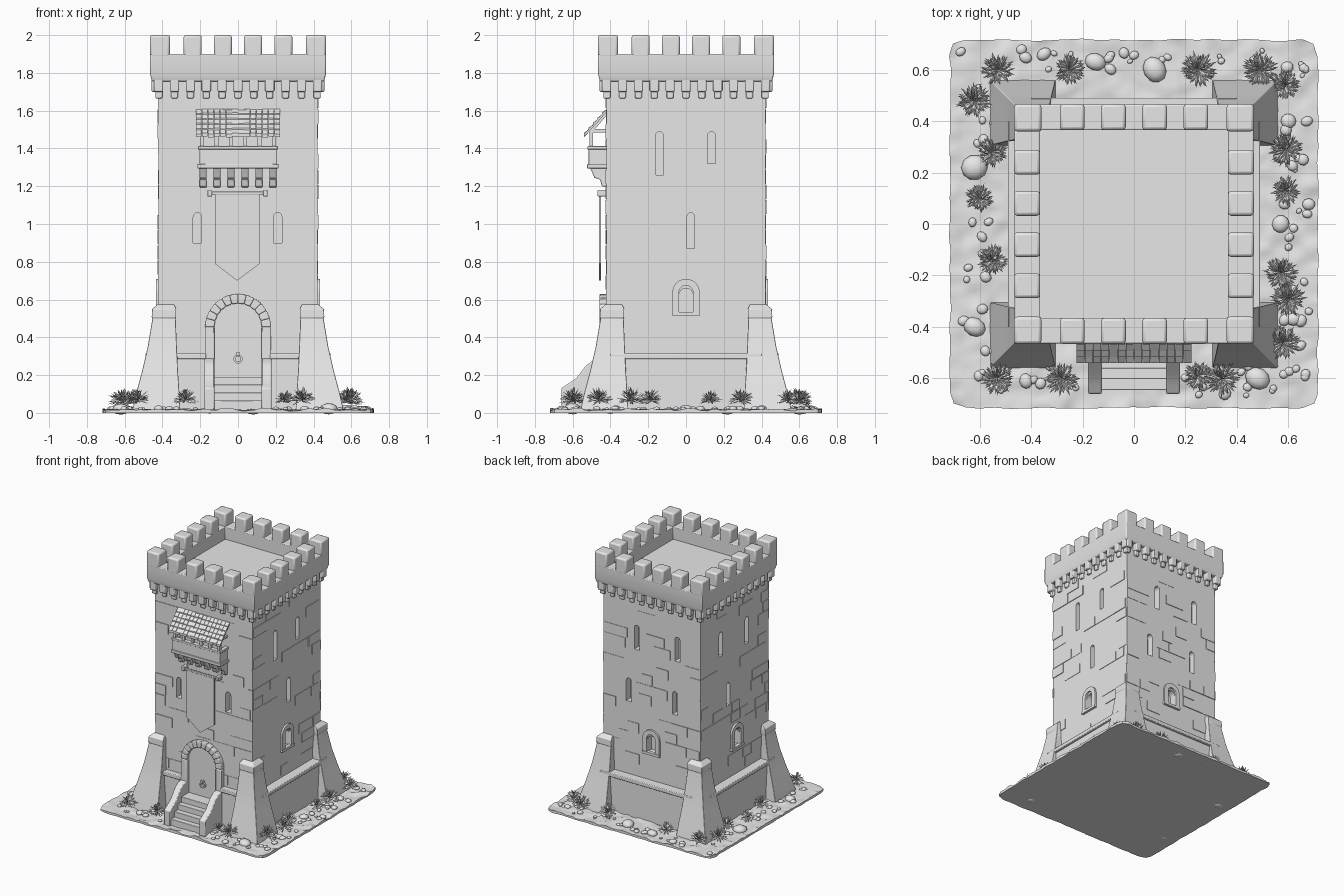
import bpy, bmesh, math, random
from mathutils import Matrix, Vector, noise

if "Cube" in bpy.data.objects:
    bpy.data.objects.remove(bpy.data.objects["Cube"])

random.seed(4)
STONE = bpy.data.materials.new("plain_grey")
STONE.diffuse_color = (0.8, 0.8, 0.8, 1)
STONE.use_nodes = True
STONE.node_tree.nodes["Principled BSDF"].inputs["Base Color"].default_value = STONE.diffuse_color


def finish(bm, name, bevel=0.0, smooth=True):
    bmesh.ops.recalc_face_normals(bm, faces=bm.faces)
    me = bpy.data.meshes.new(name)
    bm.to_mesh(me)
    bm.free()
    me.materials.append(STONE)
    ob = bpy.data.objects.new(name, me)
    bpy.context.collection.objects.link(ob)
    if smooth:
        bpy.ops.object.select_all(action='DESELECT')
        ob.select_set(True)
        bpy.context.view_layer.objects.active = ob
        bpy.ops.object.shade_smooth_by_angle(angle=math.radians(35))
    if bevel:
        m = ob.modifiers.new("bevel", 'BEVEL')
        m.width, m.segments, m.limit_method = bevel, 2, 'ANGLE'
    return ob


def loft(bm, rings, caps=True):
    """Skin a list of closed loops; without caps the last joins the first."""
    vs = [[bm.verts.new(p) for p in r] for r in rings]
    n = len(vs[0])
    pairs = list(zip(vs, vs[1:])) + ([] if caps else [(vs[-1], vs[0])])
    for a, b in pairs:
        for i in range(n):
            bm.faces.new((a[i], a[(i + 1) % n], b[(i + 1) % n], b[i]))
    if caps:
        bm.faces.new(vs[0])
        bm.faces.new(vs[-1])


def place(u, d, z, k):
    """Wall coordinates: u along the wall, d outward; k = front, right, back, left."""
    x, y = u, -d
    for _ in range(k):
        x, y = -y, x
    return (x, y, z)


def prism(bm, pts, d0, d1, k=0):
    loft(bm, [[place(u, d, z, k) for u, z in pts] for d in (d0, d1)])


def box(bm, u0, u1, d0, d1, z0, z1, k=0):
    prism(bm, [(u0, z0), (u1, z0), (u1, z1), (u0, z1)], d0, d1, k)


def side_prism(bm, pts, x0, x1):
    """Profile given as (outward distance, height), swept along x on the front."""
    loft(bm, [[(x, -d, z) for d, z in pts] for x in (x0, x1)])


def square(a, b, z):
    return [(a, a, z), (b, a, z), (b, b, z), (a, b, z)]


def arch(w, z0, z1, u=0, n=12):
    c = z1 - w
    return ([(u - w, z0)] + [(u - w * math.cos(math.pi * i / n), c + w * math.sin(math.pi * i / n))
                             for i in range(n + 1)] + [(u + w, z0)])


def arch_ring(bm, w, t, z0, z1, d0, d1, k=0, u=0):
    out, inn = arch(w, z0, z1, u), arch(w - t, z0, z1 - t, u)
    for i in range(len(out) - 1):
        prism(bm, [out[i], out[i + 1], inn[i + 1], inn[i]], d0, d1, k)


# Window layout: side, position, half width, bottom, top
WINDOWS = [(0, -.215, .022, .90, 1.06), (0, .21, .022, .90, 1.06),
           (1, -.14, .02, 1.26, 1.49), (1, .135, .02, 1.32, 1.49), (1, .025, .02, .87, 1.06),
           (2, -.13, .022, 1.30, 1.49), (2, .22, .022, 1.30, 1.49),
           (2, -.2, .022, .88, 1.06), (2, .2, .022, .88, 1.06),
           (3, -.17, .02, 1.30, 1.49), (3, .15, .02, 1.28, 1.49), (3, -.08, .02, .88, 1.06)]
LOW = [(1, 0.0), (2, 0.0), (3, 0.02)]

# Tower body with recessed windows
bm = bmesh.new()
loft(bm, [square(-.42, .42, .01), square(-.42, .42, 1.78)])
body = finish(bm, "tower_body")
bm = bmesh.new()
for k, u, w, z0, z1 in WINDOWS:
    prism(bm, arch(w, z0, z1, u, 6), .37, .47, k)
for k, u in LOW:
    prism(bm, arch(.037, .53, .66, u), .37, .47, k)
cutter = finish(bm, "window_cutter", smooth=False)
cutter.hide_render = True
cutter.hide_set(True)
cut = body.modifiers.new("windows", 'BOOLEAN')
cut.operation, cut.object, cut.solver = 'DIFFERENCE', cutter, 'EXACT'

# Slightly raised stones on the walls, kept clear of the openings
bm = bmesh.new()
for k in range(4):
    holes = [(u - w - .01, u + w + .01, a, b) for s, u, w, a, b in WINDOWS if s == k]
    holes += [(u - .08, u + .08, .5, .72) for s, u in LOW if s == k]
    for row in range(17):
        z, u = .33 + row * .08, -.42
        while u < .42:
            e = min(u + random.uniform(.09, .22), .42)
            clear = all(e < h[0] or u > h[1] or z + .08 < h[2] or z > h[3] for h in holes)
            if clear and random.random() < .4:
                box(bm, u + .003, e - .003, .41, .42 + random.uniform(.002, .006),
                    z + .003, z + .077, k)
            u = e
finish(bm, "wall_stones", smooth=False)

# Arched surrounds and sills of the low windows
bm = bmesh.new()
for k, u in LOW:
    arch_ring(bm, .072, .035, .53, .71, .41, .434, k, u)
    box(bm, u - .075, u + .075, .41, .438, .515, .535, k)
finish(bm, "low_window_surrounds")

# Plinth with a moulding, open at the doorway
bm = bmesh.new()
for k in range(4):
    for a, b in ([(-.4, -.17), (.17, .4)] if k == 0 else [(-.4, .4)]):
        d = .45 if k == 0 else .475
        box(bm, a, b, .40, d, .01, .285, k)
        box(bm, a, b, .40, d + .015, .285, .315, k)
finish(bm, "plinth", .005)

# Flared corner buttresses
bm = bmesh.new()
FLARE = [(0.01, .305, .56), (.1, .31, .54), (.22, .318, .508), (.35, .324, .478),
         (.5, .33, .453), (.505, .327, .457), (.55, .327, .455), (.575, .34, .425)]
for sx in (-1, 1):
    for sy in (-1, 1):
        loft(bm, [[(sx * x, sy * y, z) for x, y, z in square(a, b, h)] for h, a, b in FLARE])
finish(bm, "corner_buttresses", .004)

# Stepped corbels below the parapet
bm = bmesh.new()
for k in range(4):
    for i in range(11):
        u = -.42 + .084 * i
        box(bm, u - .018, u + .018, .40, .438, 1.665, 1.72, k)
        box(bm, u - .024, u + .024, .40, .457, 1.70, 1.77, k)
finish(bm, "corbels", .006)

# Parapet ring, roof floor and merlons
bm = bmesh.new()
loft(bm, [square(-.455, .455, 1.755), square(-.465, .465, 1.79), square(-.465, .465, 1.9),
          square(-.365, .365, 1.9), square(-.365, .365, 1.755)], caps=False)
finish(bm, "parapet", .006)
bm = bmesh.new()
loft(bm, [square(-.37, .37, 1.74), square(-.37, .37, 1.8)])
finish(bm, "roof_floor")
bm = bmesh.new()
for k in range(4):
    box(bm, -.466, -.36, .36, .466, 1.88, 2.0, k)
    for u in (-.24, -.08, .08, .24):
        box(bm, u - .048, u + .048, .365, .466, 1.88, 2.0, k)
finish(bm, "merlons", .012)

# Doorway: surround, door boards and ring handle
bm = bmesh.new()
arch_ring(bm, .175, .05, .01, .63, .40, .458)
finish(bm, "door_surround", .006)
bm = bmesh.new()
prism(bm, arch(.127, .18, .582), .40, .428)
finish(bm, "door")
bm = bmesh.new()
for i in range(16):
    a, b = i * math.pi / 8, (i + 1) * math.pi / 8
    prism(bm, [(r * math.cos(t), .285 + r * math.sin(t))
               for r, t in ((.024, a), (.024, b), (.014, b), (.014, a))], .425, .442)
box(bm, -.01, .01, .42, .45, .3, .32)
finish(bm, "door_handle")

# Steps with sloping side walls
bm = bmesh.new()
for i in range(4):
    box(bm, -.13, .13, .40, .645 - .042 * i, .01, .065 + .042 * i)
finish(bm, "door_steps", .004)
bm = bmesh.new()
for s in (-1, 1):
    side_prism(bm, [(.4, .01), (.4, .3), (.49, .28), (.53, .25), (.58, .185), (.63, .15),
                    (.66, .13), (.66, .01)], s * .125, s * .178)
finish(bm, "step_side_walls", .006)

# Banner and its rod
bm = bmesh.new()
prism(bm, [(-.122, 1.17), (-.122, .79), (-.005, .7), (.115, .79), (.115, 1.17)], .45, .46)
finish(bm, "banner")
bm = bmesh.new()
box(bm, -.15, .145, .449, .463, 1.155, 1.171)
for u in (-.15, .145):
    box(bm, u - .012, u + .012, .41, .468, 1.145, 1.18)
finish(bm, "banner_rod", .004)

# Balcony: brackets, parapet, posts
bm = bmesh.new()
for i in range(6):
    u = -.185 + .074 * i
    side_prism(bm, [(.41, 1.19), (.445, 1.2), (.455, 1.235), (.485, 1.245), (.5, 1.28),
                    (.515, 1.31), (.41, 1.31)], u - .018, u + .018)
finish(bm, "balcony_brackets", .004)
bm = bmesh.new()
box(bm, -.215, .215, .41, .523, 1.295, 1.318)
box(bm, -.205, .205, .49, .515, 1.31, 1.4)
box(bm, -.212, .212, .485, .522, 1.395, 1.412)
for s in (-1, 1):
    box(bm, s * .18, s * .205, .41, .5, 1.31, 1.4)
    box(bm, s * .18, s * .212, .41, .52, 1.395, 1.412)
finish(bm, "balcony_parapet", .003)
bm = bmesh.new()
for i in range(6):
    u = -.19 + .076 * i
    box(bm, u - .01, u + .01, .492, .512, 1.41, 1.5)
box(bm, -.205, .205, .49, .514, 1.482, 1.502)
for s in (-1, 1):
    box(bm, s * .183, s * .203, .41, .5, 1.485, 1.502)
    side_prism(bm, [(.42, 1.6), (.42, 1.575), (.51, 1.47), (.51, 1.495)], s * .19, s * .205)
finish(bm, "balcony_posts")

# Balcony roof in overlapping tile rows
bm = bmesh.new()
for r in range(5):
    d, z = .415 + .024 * r, 1.612 - .027 * r
    for i in range(14):
        u, j = -.224 + .032 * i, random.uniform(0, .006)
        side_prism(bm, [(d, z - .014), (d, z), (d + .03, z - .022 - j), (d + .03, z - .04 - j)],
                   u + .001, u + .031)
finish(bm, "balcony_roof_tiles")

# Uneven ground slab
bm = bmesh.new()
bmesh.ops.create_grid(bm, x_segments=72, y_segments=72, size=.715)
for v in bm.verts:
    p = v.co.copy()
    v.co.z = .017 + .011 * noise.noise(p * 16) + .005 * noise.noise(p * 37)
    over = max(0, abs(p.x) + abs(p.y) - 1.37)
    v.co.x = p.x * (1 - over * .35) + .008 * noise.noise(p * 11)
    v.co.y = p.y * (1 - over * .35) + .008 * noise.noise(p * 12 + Vector((5, 0, 0)))
rim = [e for e in bm.edges if e.is_boundary]
new = bmesh.ops.extrude_edge_only(bm, edges=rim)["geom"]
for v in new:
    if isinstance(v, bmesh.types.BMVert):
        v.co.z = 0
bmesh.ops.contextual_create(bm, geom=[e for e in new if isinstance(e, bmesh.types.BMEdge)])
finish(bm, "ground")

# Rocks and pebbles
rocks = [(-.62, .22, .052), (-.62, -.4, .045), (-.15, .63, .042), (.08, .6, .052), (.48, -.6, .05),
         (.57, 0, .035), (.62, -.37, .03), (-.35, .66, .03), (-.42, -.61, .03), (.6, .4, .03)]
while len(rocks) < 110:
    x, y = random.uniform(-.68, .68), random.uniform(-.68, .68)
    if max(abs(x), abs(y)) > .55 and not (abs(x) < .2 and y < 0):
        rocks.append((x, y, random.uniform(.01, .026)))
bm = bmesh.new()
for x, y, r in rocks:
    M = (Matrix.Translation((x, y, .022)) @ Matrix.Rotation(random.uniform(0, 6), 4, 'Z')
         @ Matrix.Diagonal((1, random.uniform(.75, 1), .6, 1)))
    bmesh.ops.create_icosphere(bm, subdivisions=2, radius=r, matrix=M)
finish(bm, "rocks")

# Spiky shrubs made of narrow folded leaves
shrubs = [(-.53, .6), (-.25, .6), (.25, .6), (.49, .6), (.59, .54), (-.62, .48), (-.55, .28),
          (-.6, .1), (-.55, -.14), (.59, .29), (.59, .13), (.57, -.19), (.6, -.29), (.58, -.46),
          (-.53, -.6), (-.28, -.6), (.25, -.59), (.34, -.6)]
bm = bmesh.new()
for x, y in shrubs:
    c, size = Vector((x, y, .065)), random.uniform(.85, 1.1)
    for i in range(64):
        a, e = i * 2.4, math.asin(random.uniform(-.35, 1))
        n = Vector((math.cos(a) * math.cos(e), math.sin(a) * math.cos(e), math.sin(e)))
        s = Vector((-math.sin(a), math.cos(a), 0)) * .006
        L = size * random.uniform(.055, .075)
        mid = c + n * L * .6
        b, l, r, t = [bm.verts.new(p) for p in (c, mid + s, mid - s, c + n * L)]
        m = bm.verts.new(mid + n.cross(s) * .8)
        for f in ((b, l, m), (l, t, m), (t, r, m), (r, b, m)):
            bm.faces.new(f)
finish(bm, "shrubs", smooth=False)
